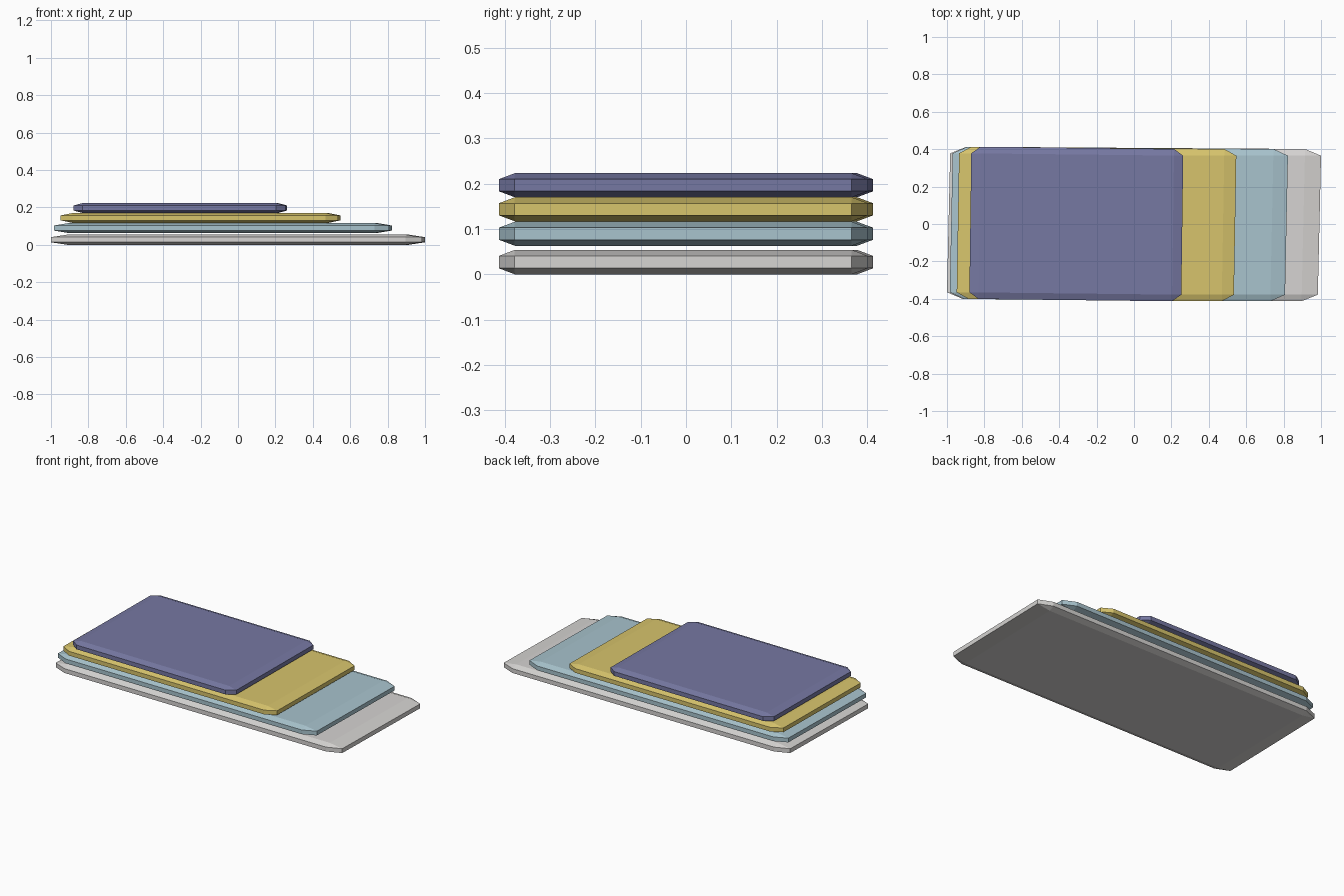
import bpy, bmesh

if "Cube" in bpy.data.objects:
    bpy.data.objects.remove(bpy.data.objects["Cube"])

BEVEL = 0.087          # corner cut, as a share of the half size
SKEW_X, SKEW_Y = 0.0095, 0.016   # slight twist of every slab
HALF_Y = 0.407


def srgb(r, g, b):
    return [((v / 255 + 0.055) / 1.055) ** 2.4 for v in (r, g, b)] + [1.0]


def slab(name, x0, x1, z0, z1, colour_name, colour):
    # Chamfered unit block, stretched to size
    bm = bmesh.new()
    bmesh.ops.create_cube(bm, size=2)
    bmesh.ops.bevel(bm, geom=bm.edges[:], offset=BEVEL, offset_type='OFFSET',
                    segments=1, profile=0.5, affect='EDGES')
    cx, hx = (x0 + x1) / 2, (x1 - x0) / 2 / (1 + SKEW_X * (1 - BEVEL))
    cz, hz = (z0 + z1) / 2, (z1 - z0) / 2
    for v in bm.verts:
        x, y, z = v.co
        if abs(z) < 0.99:              # deeper chamfer in height
            z = 0.5 if z > 0 else -0.5
        v.co = (cx + hx * (x + SKEW_X * y), HALF_Y * (y - SKEW_Y * x), cz + hz * z)
    bmesh.ops.recalc_face_normals(bm, faces=bm.faces[:])
    mesh = bpy.data.meshes.new(name)
    bm.to_mesh(mesh)
    bm.free()
    mat = bpy.data.materials.new(colour_name)
    mat.diffuse_color = srgb(*colour)
    mat.use_nodes = True
    mat.node_tree.nodes["Principled BSDF"].inputs["Base Color"].default_value = mat.diffuse_color
    mesh.materials.append(mat)
    bpy.context.collection.objects.link(bpy.data.objects.new(name, mesh))


# Stack of slabs, bottom to top
slab("bottom_slab", -1.0, 1.0, 0.0, 0.054, "light grey", (214, 212, 210))
slab("second_slab", -0.985, 0.823, 0.063, 0.116, "pale blue", (168, 195, 205))
slab("third_slab", -0.948, 0.547, 0.117, 0.170, "mustard yellow", (215, 196, 108))
slab("top_slab", -0.88, 0.263, 0.170, 0.223, "slate violet", (118, 120, 162))
